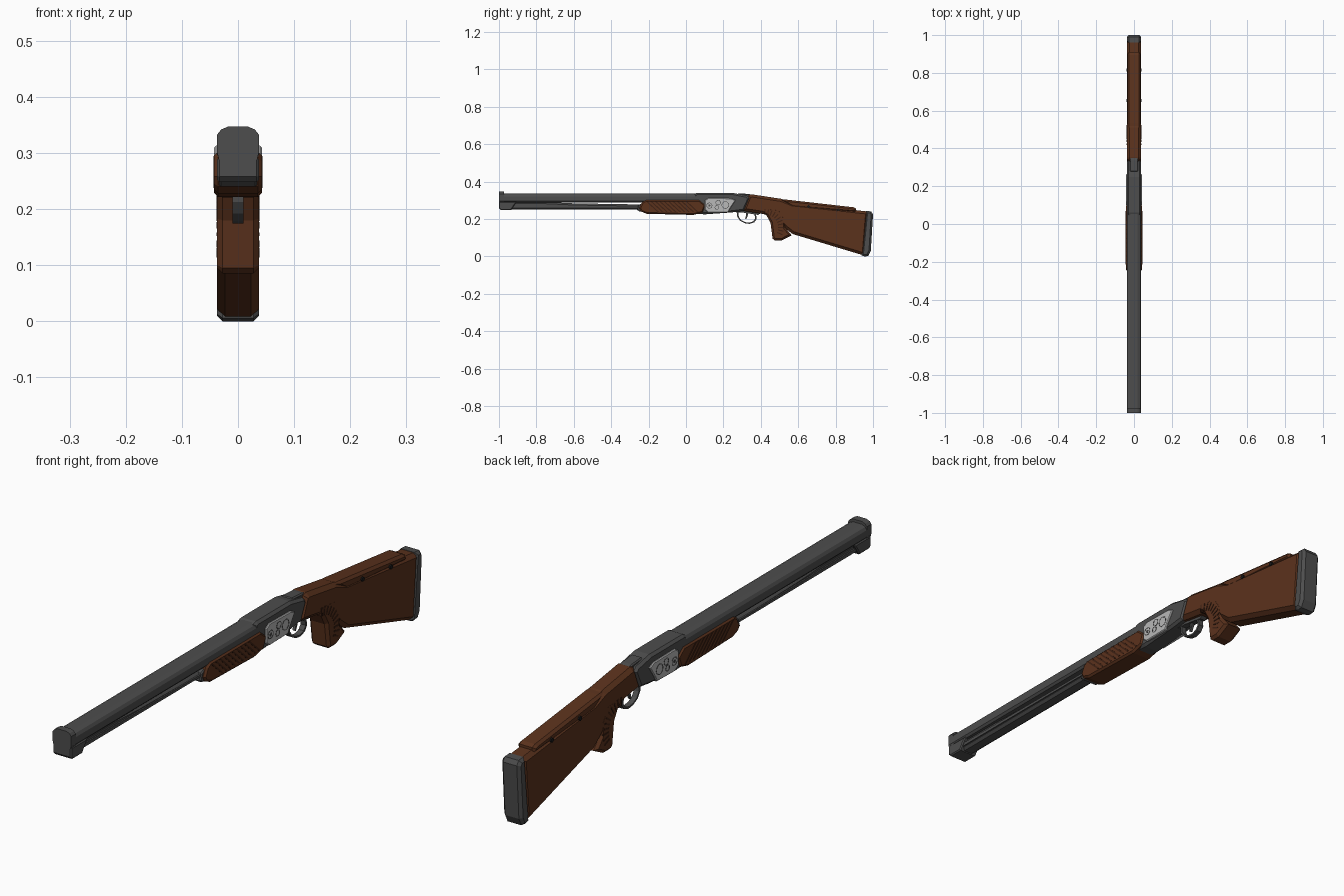
import bpy, bmesh, math


def material(name, rgb):
    m = bpy.data.materials.new(name)
    m.diffuse_color = (*rgb, 1)
    return m


WOOD = material("walnut", (0.105, 0.032, 0.012))
DARK_WOOD = material("dark_walnut", (0.05, 0.016, 0.007))
STEEL = material("dark_steel", (0.075, 0.075, 0.075))
SILVER = material("silver", (0.48, 0.48, 0.48))
BLACK = material("black", (0.01, 0.01, 0.01))


def finish(bm, name, mat):
    bmesh.ops.recalc_face_normals(bm, faces=bm.faces)
    me = bpy.data.meshes.new(name)
    bm.to_mesh(me)
    bm.free()
    me.materials.append(mat)
    ob = bpy.data.objects.new(name, me)
    bpy.context.collection.objects.link(ob)
    return ob


def slab(name, pts, w, mat, c=0.0):
    """Side outline (y, z) extruded to x = +-w, with its rims chamfered by c."""
    bm = bmesh.new()
    face = bm.faces.new([bm.verts.new((-w, y, z)) for y, z in pts])
    ext = bmesh.ops.extrude_face_region(bm, geom=[face])
    for v in ext["geom"]:
        if isinstance(v, bmesh.types.BMVert):
            v.co.x = w
    bmesh.ops.recalc_face_normals(bm, faces=bm.faces)
    if c:
        rims = [e for e in bm.edges if abs(e.verts[0].co.x - e.verts[1].co.x) < 1e-5]
        bmesh.ops.bevel(bm, geom=rims, offset=c, segments=1, affect='EDGES', clamp_overlap=True)
    return finish(bm, name, mat)


def bar(name, half, y0, y1, mat):
    """Half cross-section (x, z), mirrored and run from y0 to y1."""
    pts = half + [(-x, z) for x, z in reversed(half)]
    bm = bmesh.new()
    a = [bm.verts.new((x, y0, z)) for x, z in pts]
    b = [bm.verts.new((x, y1, z)) for x, z in pts]
    bm.faces.new(a)
    bm.faces.new(b)
    n = len(pts)
    for i in range(n):
        bm.faces.new((a[i], a[(i + 1) % n], b[(i + 1) % n], b[i]))
    return finish(bm, name, mat)


def circle(y, z, r, n=12):
    return [(y + r * math.cos(2 * math.pi * i / n), z + r * math.sin(2 * math.pi * i / n)) for i in range(n)]


# Barrels
bar("upper_barrel", [(0.030, 0.288), (0.037, 0.296), (0.037, 0.321), (0.031, 0.331), (0.018, 0.337)],
    -0.995, 0.12, STEEL)
slab("lower_barrel", [(-0.95, 0.251), (0.1, 0.251), (0.1, 0.278), (-0.25, 0.278), (-0.6, 0.284),
                      (-0.75, 0.291), (-0.95, 0.291)], 0.026, STEEL, 0.009)
slab("barrel_side_rail", [(-0.94, 0.262), (-0.2, 0.262), (-0.2, 0.270), (-0.94, 0.274)], 0.031, STEEL)

# Muzzle
slab("muzzle_block", [(-1, 0.258), (-0.99, 0.248), (-0.935, 0.248), (-0.905, 0.292), (-1, 0.292)],
     0.037, STEEL, 0.004)
bar("muzzle_cap", [(0.034, 0.288), (0.037, 0.300), (0.037, 0.333), (0.030, 0.342), (0.018, 0.347)],
    -1, -0.974, STEEL)

# Fore-end with slanted checkering
slab("fore_end", [(-0.25, 0.258), (-0.235, 0.290), (-0.215, 0.302), (0.07, 0.302), (0.105, 0.275),
                  (0.09, 0.235), (0.04, 0.222), (-0.21, 0.228), (-0.24, 0.240)], 0.0425, WOOD, 0.007)
slab("fore_end_tip", [(-0.262, 0.250), (-0.255, 0.275), (-0.235, 0.285), (-0.225, 0.24), (-0.25, 0.24)],
     0.034, STEEL, 0.004)
for i in range(10):
    y = -0.215 + i * 0.0235
    slab("fore_end_rib", [(y, 0.295), (y + 0.009, 0.295), (y + 0.071, 0.238), (y + 0.062, 0.238)],
         0.0437, DARK_WOOD)

# Receiver
slab("receiver", [(0.045, 0.24), (0.045, 0.334), (0.06, 0.340), (0.25, 0.340), (0.325, 0.325),
                  (0.34, 0.310), (0.31, 0.244), (0.25, 0.236), (0.1, 0.225), (0.06, 0.228)],
     0.037, STEEL, 0.009)
slab("side_plate", [(0.10, 0.300), (0.12, 0.313), (0.24, 0.311), (0.265, 0.300), (0.235, 0.255),
                    (0.225, 0.236), (0.12, 0.234), (0.10, 0.250)], 0.0425, SILVER, 0.003)
slab("top_lever", [(0.27, 0.325), (0.28, 0.338), (0.335, 0.334), (0.352, 0.330), (0.33, 0.31)],
     0.022, STEEL, 0.004)


# Engraved rings and pins on the side plate
def ring(name, y, z, r, t, w, mat):
    bm = bmesh.new()
    for s in (-1, 1):
        o = [bm.verts.new((s * w, *p)) for p in circle(y, z, r, 16)]
        i = [bm.verts.new((s * w, *p)) for p in circle(y, z, r - t, 16)]
        for k in range(16):
            bm.faces.new((o[k], o[k - 1], i[k - 1], i[k]))
    ob = finish(bm, name, mat)
    ob.modifiers.new("thickness", 'SOLIDIFY').thickness = 0.001


for y, z, r in ((0.125, 0.272, 0.016), (0.165, 0.262, 0.012), (0.172, 0.288, 0.014), (0.21, 0.275, 0.02)):
    ring("engraved_ring", y, z, r, 0.003, 0.0432, STEEL)
slab("hinge_pin", circle(0.125, 0.272, 0.006), 0.0434, STEEL)

# Trigger and guard
outer = [(0.272, 0.245), (0.274, 0.213), (0.288, 0.192), (0.313, 0.178), (0.34, 0.174),
         (0.365, 0.182), (0.378, 0.200), (0.374, 0.228)]
inner = [(0.325 + (y - 0.325) * 0.84, 0.215 + (z - 0.215) * 0.84) for y, z in outer]
slab("trigger_guard", outer + inner[::-1], 0.010, STEEL)
slab("guard_plate", [(0.25, 0.237), (0.31, 0.247), (0.40, 0.232), (0.385, 0.222), (0.30, 0.235)], 0.012, STEEL)
slab("trigger", [(0.318, 0.25), (0.332, 0.25), (0.332, 0.222), (0.322, 0.200), (0.316, 0.202), (0.322, 0.222)],
     0.005, STEEL)

# Stock, cheek piece and butt pad
slab("stock", [(0.302, 0.244), (0.335, 0.327), (0.352, 0.332), (0.385, 0.327), (0.51, 0.308), (0.57, 0.284),
               (0.975, 0.240), (0.955, 0.004), (0.57, 0.120), (0.525, 0.155), (0.485, 0.20), (0.42, 0.226)],
     0.037, WOOD, 0.014)
slab("cheek_piece", [(0.50, 0.306), (0.535, 0.304), (0.895, 0.263), (0.91, 0.256), (0.91, 0.235), (0.57, 0.262)],
     0.0345, WOOD, 0.012)
slab("butt_pad", [(0.962, 0.243), (0.990, 0.241), (1.0, 0.225), (0.988, 0.03), (0.974, 0.002),
                  (0.955, 0.0), (0.938, 0.006)], 0.0373, STEEL, 0.010)
for y, z in ((0.655, 0.267), (0.815, 0.250)):
    slab("cheek_bolt", circle(y, z, 0.008, 8), 0.040, BLACK)

# Pistol grip with a fan of ribs
slab("pistol_grip", [(0.40, 0.236), (0.43, 0.220), (0.452, 0.18), (0.463, 0.095), (0.475, 0.085),
                     (0.51, 0.085), (0.565, 0.113), (0.53, 0.155), (0.535, 0.20), (0.50, 0.255), (0.43, 0.262)],
     0.0372, WOOD, 0.010)
for i in range(11):
    a = math.radians(92 - i * 11.5)
    c, s = math.cos(a), math.sin(a)
    cy, cz = 0.425, 0.155
    r0, r1, h = 0.068, 0.098, 0.003
    slab("grip_rib", [(cy + r0 * c - h * s, cz + r0 * s + h * c), (cy + r1 * c - h * s, cz + r1 * s + h * c),
                      (cy + r1 * c + h * s, cz + r1 * s - h * c), (cy + r0 * c + h * s, cz + r0 * s - h * c)],
         0.0386, DARK_WOOD)
